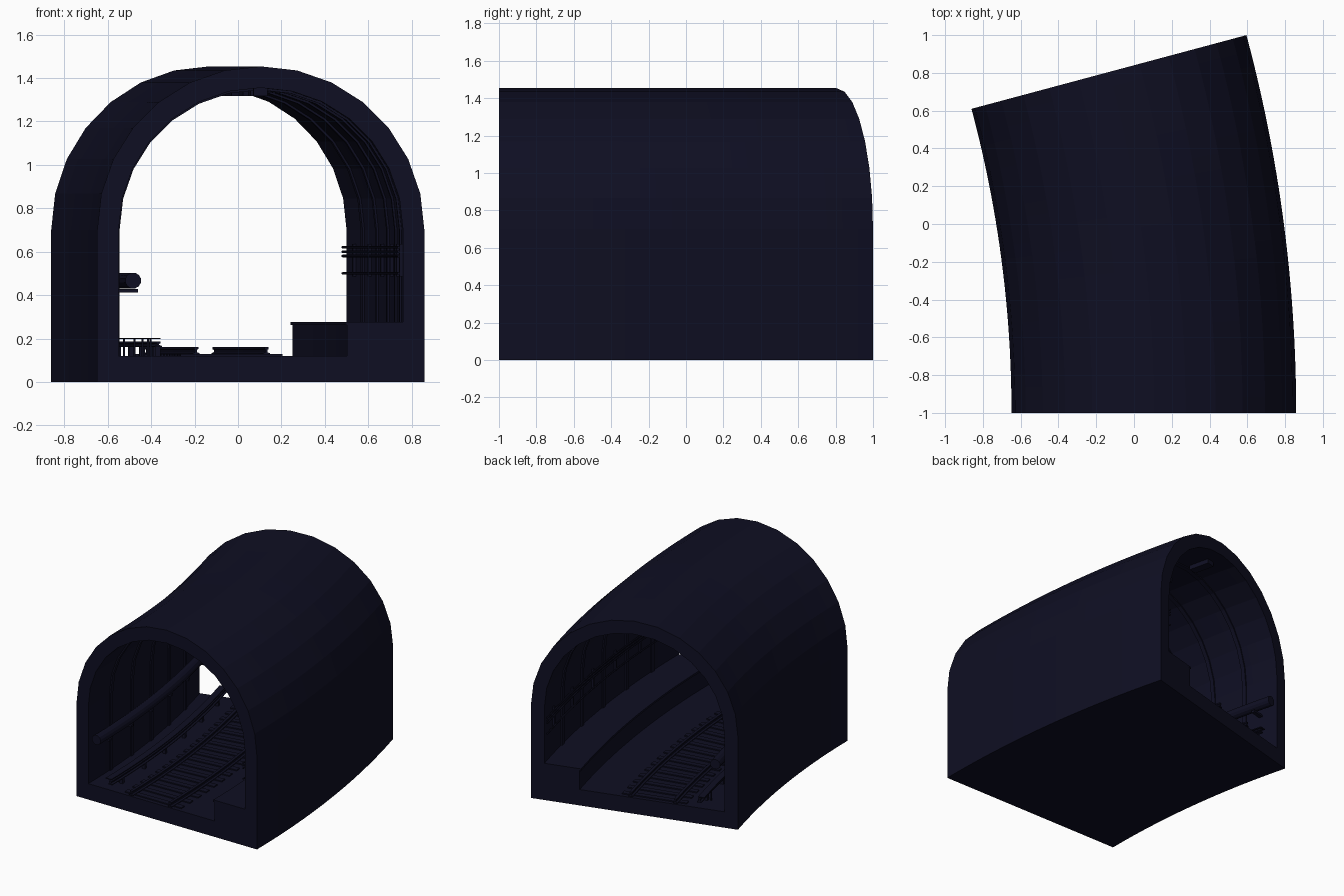
import bpy, bmesh, math

if "Cube" in bpy.data.objects:
    bpy.data.objects.remove(bpy.data.objects["Cube"])

# Curved tunnel: everything is swept around a vertical axis by 15 degrees
CX, CY, RC, SWEEP = -6.868, -1.0, 6.973, 15.0

navy = bpy.data.materials.new("dark navy")
navy.diffuse_color = (0.0045, 0.0045, 0.016, 1)
navy.use_nodes = True
navy.node_tree.nodes["Principled BSDF"].inputs["Base Color"].default_value = navy.diffuse_color


def place(u, deg, z):
    a = math.radians(deg)
    return (CX + (RC + u) * math.cos(a), CY + (RC + u) * math.sin(a), z)


def sweep(name, profiles, spans):
    """Sweep closed (u, z) profiles over each (start, end, steps) angle span."""
    bm = bmesh.new()
    for prof in profiles:
        n = len(prof)
        for a0, a1, steps in spans:
            rings = [[bm.verts.new(place(u, a0 + (a1 - a0) * i / steps, z)) for u, z in prof]
                     for i in range(steps + 1)]
            for r, s in zip(rings, rings[1:]):
                for k in range(n):
                    bm.faces.new((r[k], r[(k + 1) % n], s[(k + 1) % n], s[k]))
            bm.faces.new(rings[0])
            bm.faces.new(rings[-1])
    bmesh.ops.recalc_face_normals(bm, faces=bm.faces[:])
    me = bpy.data.meshes.new(name)
    bm.to_mesh(me)
    bm.free()
    me.materials.append(navy)
    ob = bpy.data.objects.new(name, me)
    bpy.context.collection.objects.link(ob)
    return ob


def rect(u0, u1, z0, z1):
    return [(u0, z0), (u1, z0), (u1, z1), (u0, z1)]


def circle(u, z, r, n=8):
    return [(u + r * math.cos(2 * math.pi * (k + .5) / n),
             z + r * math.sin(2 * math.pi * (k + .5) / n)) for k in range(n)]


def arch(r, base, n=14):
    """Straight wall plus half-round vault."""
    pts = [(r * math.cos(math.pi * k / n), 0.7 + r * math.sin(math.pi * k / n)) for k in range(n + 1)]
    return [(r, base)] + pts + [(-r, base)]


def rail(u, z0, z1):
    """I-shaped rail section."""
    half = [(.016, z0), (.016, z0 + .006), (.004, z0 + .011), (.004, z1 - .012),
            (.010, z1 - .009), (.010, z1)]
    return [(u + x, z) for x, z in half] + [(u - x, z) for x, z in reversed(half)]


def repeats(count, width, margin=0.0):
    """Evenly spaced short spans along the sweep."""
    pitch = (SWEEP - 2 * margin) / count
    return [(margin + pitch * (i + .5) - width / 2, margin + pitch * (i + .5) + width / 2, 1)
            for i in range(count)]


full = [(0, SWEEP, 24)]
ribs = [(2.5 * k - .14, 2.5 * k + .14, 1) for k in range(1, 6)]

# Shell, floor and platform
sweep("tunnel_shell", [arch(.7535, 0) + arch(.655, 0)[::-1]], full)
sweep("track_floor", [rect(-.655, .655, 0, .12)], full)
sweep("platform", [rect(.398, .655, .12, .262)], full)
sweep("platform_edge", [rect(.388, .655, .262, .277)], full)
sweep("lining_ribs", [arch(.66, .12) + arch(.645, .12)[::-1]], ribs)

# Track
sweep("sleepers", [rect(-.37, .10, .115, .128)], repeats(18, .34))
sweep("running_rails", [rail(-.298, .126, .16), rail(.026, .126, .16)], full)

# Power rail with its cover board and supports
sweep("power_rail", [rail(-.472, .16, .187)], full)
sweep("power_rail_cover", [rect(-.51, -.463, .197, .203)], full)
sweep("power_rail_insulators", [rect(-.484, -.460, .12, .161)], repeats(6, .2))
sweep("cover_posts", [rect(-.51, -.502, .12, .2)], repeats(6, .07))

# Pipe on the left wall with brackets
sweep("wall_pipe", [circle(-.588, .467, .037, 12)], full)
sweep("pipe_brackets", [rect(-.655, -.565, .412, .428)], repeats(6, .25))

# Cables on the right wall with holders
sweep("wall_cables", [circle(.636, z, .006, 6) for z in (.62, .60, .58, .50)], full)
sweep("cable_holders", [rect(.64, .655, .485, .635)], repeats(6, .12))

# Ceiling lights along the crown
sweep("ceiling_lights", [rect(-.032, .032, 1.318, 1.354)], repeats(5, 1.3))
